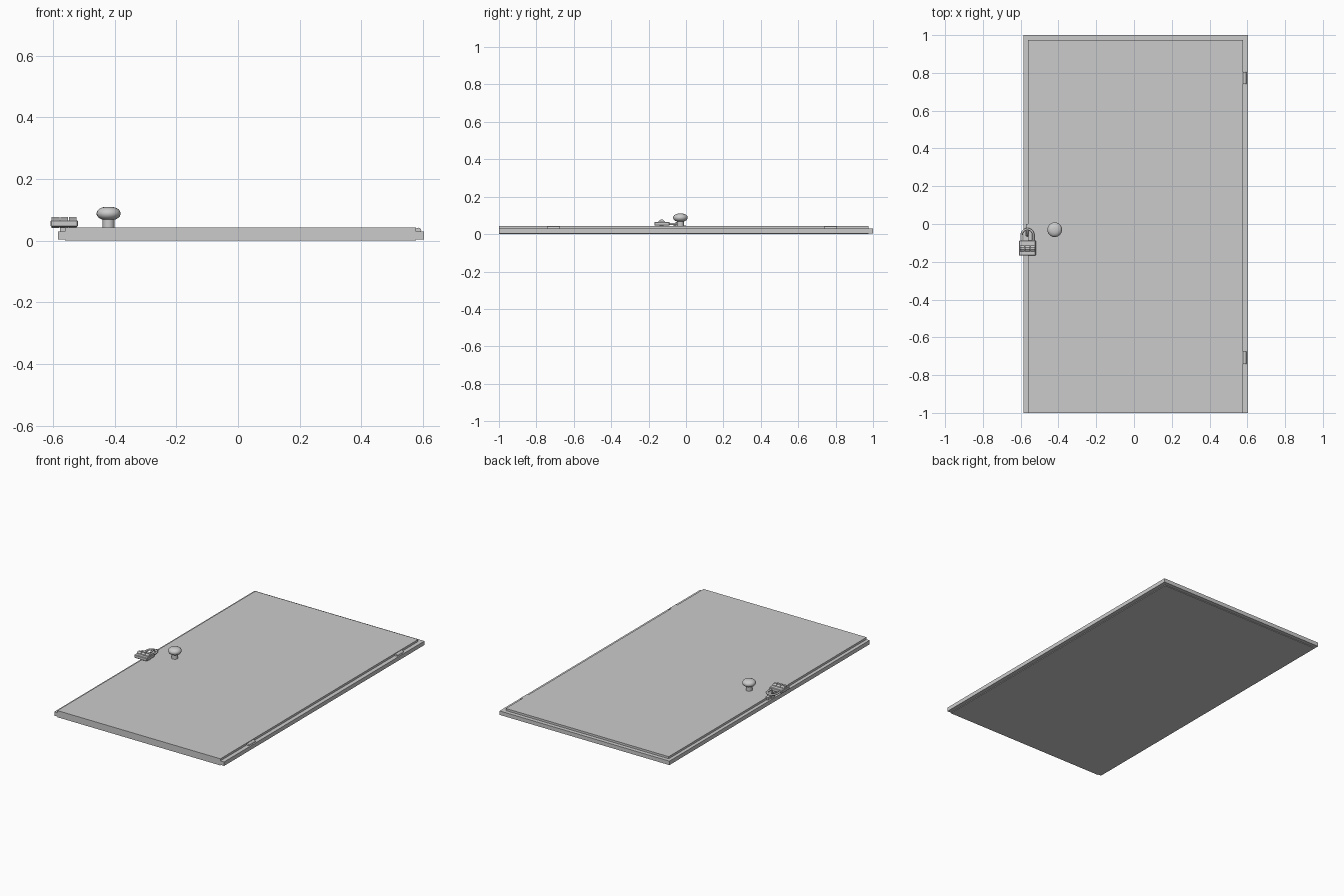
import bpy, math
from mathutils import Vector

if "Cube" in bpy.data.objects:
    bpy.data.objects.remove(bpy.data.objects["Cube"])


def box(name, x, y, z, bevel=0):
    """Box from (min, max) ranges on each axis."""
    bpy.ops.mesh.primitive_cube_add(size=1)
    o = bpy.context.object
    o.name = name
    o.location = [(a + b) / 2 for a, b in (x, y, z)]
    o.scale = [b - a for a, b in (x, y, z)]
    bpy.ops.object.transform_apply(location=False, rotation=False, scale=True)
    if bevel:
        m = o.modifiers.new("bevel", 'BEVEL')
        m.width, m.segments = bevel, 1
    return o


def cyl(name, loc, r, depth, axis='Z', n=16):
    rot = {'X': (0, math.pi / 2, 0), 'Y': (math.pi / 2, 0, 0), 'Z': (0, 0, 0)}[axis]
    bpy.ops.mesh.primitive_cylinder_add(vertices=n, radius=r, depth=depth, location=loc, rotation=rot)
    o = bpy.context.object
    o.name = name
    bpy.ops.object.shade_smooth_by_angle(angle=math.radians(35))
    return o


def lathe(name, loc, profile, n=24):
    """Revolve (radius, z) points around z."""
    verts, faces = [], []
    for r, z in profile:
        for i in range(n):
            a = 2 * math.pi * i / n
            verts.append((r * math.cos(a), r * math.sin(a), z))
    for k in range(len(profile) - 1):
        for i in range(n):
            j = (i + 1) % n
            faces.append((k * n + i, k * n + j, (k + 1) * n + j, (k + 1) * n + i))
    faces.append(tuple(reversed(range(n))))
    faces.append(tuple((len(profile) - 1) * n + i for i in range(n)))
    me = bpy.data.meshes.new(name)
    me.from_pydata(verts, [], faces)
    o = bpy.data.objects.new(name, me)
    bpy.context.collection.objects.link(o)
    o.location = loc
    bpy.context.view_layer.objects.active = o
    bpy.ops.object.select_all(action='DESELECT')
    o.select_set(True)
    bpy.ops.object.shade_smooth_by_angle(angle=math.radians(35))
    return o


def tube(name, points, r):
    """Round bar following a path."""
    cu = bpy.data.curves.new(name, 'CURVE')
    cu.dimensions = '3D'
    cu.bevel_depth, cu.bevel_resolution, cu.use_fill_caps = r, 2, True
    s = cu.splines.new('POLY')
    s.points.add(len(points) - 1)
    for p, c in zip(s.points, points):
        p.co = (*c, 1)
    o = bpy.data.objects.new(name, cu)
    bpy.context.collection.objects.link(o)
    return o


# door panel
box("door_panel", (-0.562, 0.577), (-1, 0.975), (0, 0.042))

# three-sided door frame
FZ = (0.004, 0.029)
box("frame_left", (-0.584, -0.562), (-1, 1), FZ)
box("frame_right", (0.577, 0.603), (-1, 1), FZ)
box("frame_top", (-0.562, 0.577), (0.975, 1), FZ)

# hinges
for i, y in enumerate((-0.708, 0.772)):
    cyl(f"hinge_barrel_{i}", (0.585, y, 0.032), 0.01, 0.064, 'Y', 12)

# door knob
ball = [(0.039 * math.cos(math.radians(a)) ** 0.8, 0.088 + 0.022 * math.sin(math.radians(a)))
        for a in range(-60, 86, 12)]
lathe("door_knob", (-0.42, -0.03, 0), [(0.019, 0.04), (0.019, 0.068)] + ball)

# hasp plate and staple
LX = -0.564
box("hasp_plate", (LX - 0.014, LX + 0.014), (-0.062, -0.03), (0.028, 0.046))
box("hasp_strap", (LX - 0.009, LX + 0.009), (-0.03, 0), (0.028, 0.046))
tube("hasp_staple", [(LX, -0.045 + 0.018 * math.cos(a), 0.042 + 0.018 * math.sin(a))
                     for a in (math.pi * k / 8 for k in range(9))], 0.005)

# padlock shackle
arc = [(LX + 0.031 * math.cos(a), -0.058 + 0.031 * math.sin(a), 0.054)
       for a in (math.pi * k / 12 for k in range(13))]
tube("padlock_shackle", [(LX + 0.031, -0.10, 0.054)] + arc + [(LX - 0.031, -0.10, 0.054)], 0.006)

# padlock body and number dials
box("padlock_body", (LX - 0.044, LX + 0.044), (-0.168, -0.088), (0.045, 0.066), 0.003)
for i in range(3):
    cyl(f"padlock_dial_{i}", (LX + (i - 1) * 0.028, -0.13, 0.059), 0.019, 0.025, 'X', 10)
